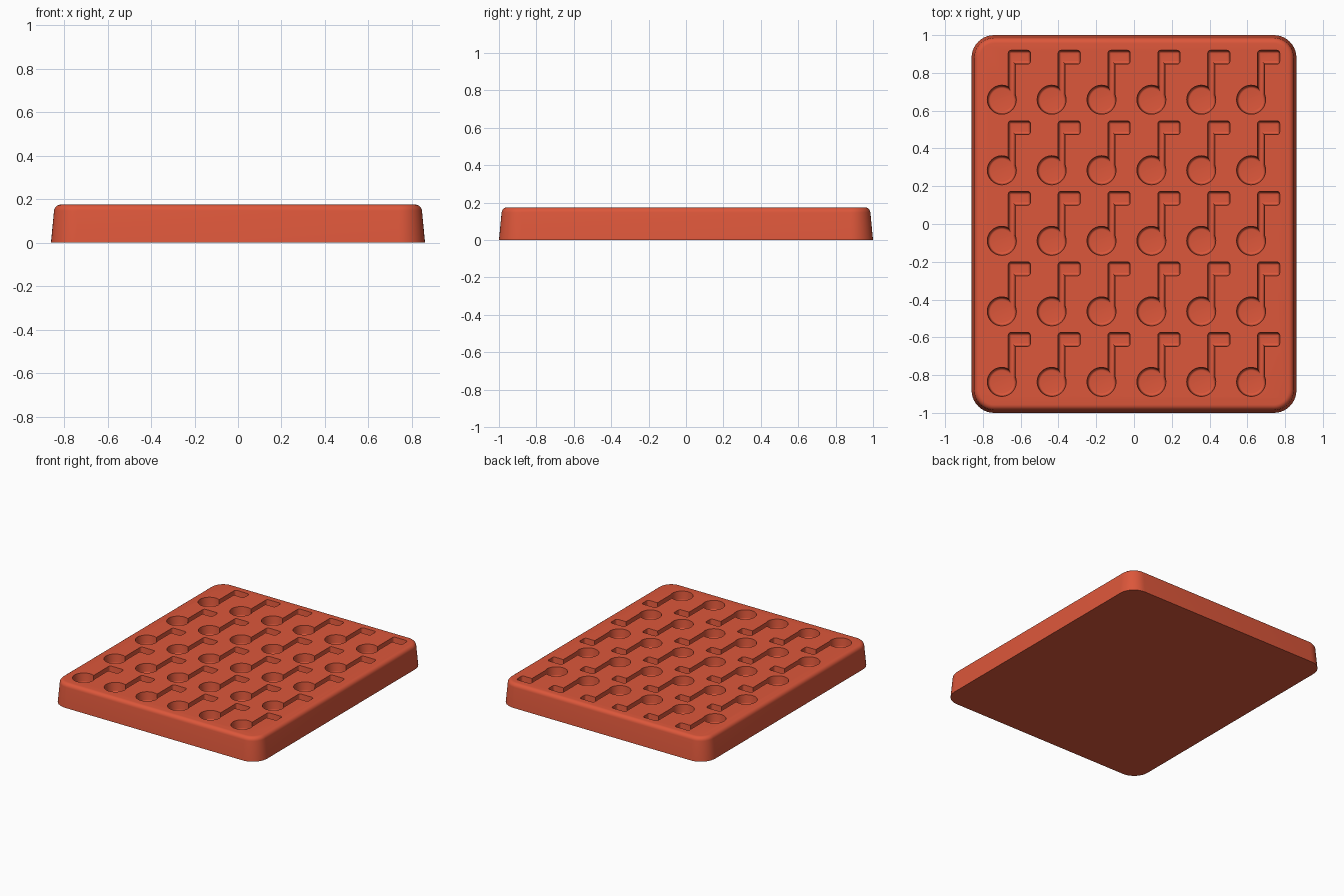
import bpy
import bmesh
from math import acos, cos, sin, pi, radians

if "Cube" in bpy.data.objects:
    bpy.data.objects.remove(bpy.data.objects["Cube"])

red = bpy.data.materials.new("coral red silicone")
red.use_nodes = True
colour = (0.72, 0.095, 0.043, 1)
red.diffuse_color = colour
red.node_tree.nodes["Principled BSDF"].inputs["Base Color"].default_value = colour


def arc(cx, cy, r, start, end, steps):
    """Points along a circular arc, angles in radians."""
    angles = [start + (end - start) * i / steps for i in range(steps + 1)]
    return [(cx + r * cos(a), cy + r * sin(a)) for a in angles]


def loft(bm, loops):
    """Skin a closed solid through stacked loops, listed bottom to top."""
    rings = [[bm.verts.new(p) for p in loop] for loop in loops]
    n = len(rings[0])
    for low, high in zip(rings, rings[1:]):
        for i in range(n):
            j = (i + 1) % n
            bm.faces.new((low[i], low[j], high[j], high[i]))
    bm.faces.new(rings[0][::-1])
    bm.faces.new(rings[-1])


def make_object(name, bm):
    bmesh.ops.recalc_face_normals(bm, faces=bm.faces)
    mesh = bpy.data.meshes.new(name)
    bm.to_mesh(mesh)
    bm.free()
    mesh.materials.append(red)
    obj = bpy.data.objects.new(name, mesh)
    bpy.context.collection.objects.link(obj)
    return obj


# Tray block: rounded rectangle with drafted walls and a rounded top edge
HALF_X, HALF_Y, HEIGHT, CORNER = 0.86, 1.0, 0.175, 0.12
EDGE, DRAFT = 0.03, 0.014


def tray_loop(z, inset):
    r = CORNER - inset
    cx, cy = HALF_X - CORNER, HALF_Y - CORNER
    points = []
    for k, (sx, sy) in enumerate([(1, 1), (-1, 1), (-1, -1), (1, -1)]):
        points += arc(sx * cx, sy * cy, r, k * pi / 2, (k + 1) * pi / 2, 10)
    return [(x, y, z) for x, y in points]


profile = [(0, 0)]
for r, z in arc(0, HEIGHT - EDGE, EDGE, 0.08, pi / 2, 6):
    profile.append((z, DRAFT + EDGE - r))
bm = bmesh.new()
loft(bm, [tray_loop(z, inset) for z, inset in profile])
tray = make_object("mold_tray", bm)

# Cavity outline: round head, upright stem and short flag, shrunk by an inset
HEAD_R, STEM_L, STEM_R = 0.077, 0.034, 0.072
FLAG_R, FLAG_TOP, FLAG_LOW = 0.152, 0.262, 0.188


def note_outline(d):
    r = HEAD_R - d
    left, right = STEM_L + d, STEM_R - d
    tip, top, low = FLAG_R - d, FLAG_TOP - d, FLAG_LOW + d
    c = max(0.016 - d, 0.003)
    points = arc(0, 0, r, acos(left / r), 2 * pi + acos(right / r), 36)
    points.append((right, low))
    points += arc(tip - c, low + c, c, -pi / 2, 0, 4)
    points += arc(tip - c, top - c, c, 0, pi / 2, 4)
    points += arc(left + c, top - c, c, pi / 2, pi, 4)
    return points


# Cavity wall: filleted floor, slight draft, running out above the tray
DEPTH, FILLET = 0.07, 0.012
floor_z = HEIGHT - DEPTH
wall = [(z, 0.005 + FILLET - r)
        for r, z in arc(0, floor_z + FILLET, FILLET, -pi / 2, 0, 5)]
wall += [(HEIGHT, 0), (HEIGHT + 0.02, 0)]

bm = bmesh.new()
for row in range(5):
    for col in range(6):
        x0 = -0.70 + 0.264 * col
        y0 = 0.658 - 0.3735 * row
        loft(bm, [[(x0 + x, y0 + y, z) for x, y in note_outline(d)]
                  for z, d in wall])
cutter = make_object("cavity_cutter", bm)
cutter.hide_render = True

# Sink the cavities into the tray
cut = tray.modifiers.new("cavities", "BOOLEAN")
cut.operation = "DIFFERENCE"
cut.solver = "EXACT"
cut.object = cutter
bpy.ops.object.select_all(action="DESELECT")
tray.select_set(True)
bpy.context.view_layer.objects.active = tray
bpy.ops.object.modifier_apply(modifier=cut.name)
bpy.data.objects.remove(cutter)
bpy.ops.object.shade_smooth_by_angle(angle=radians(30))
